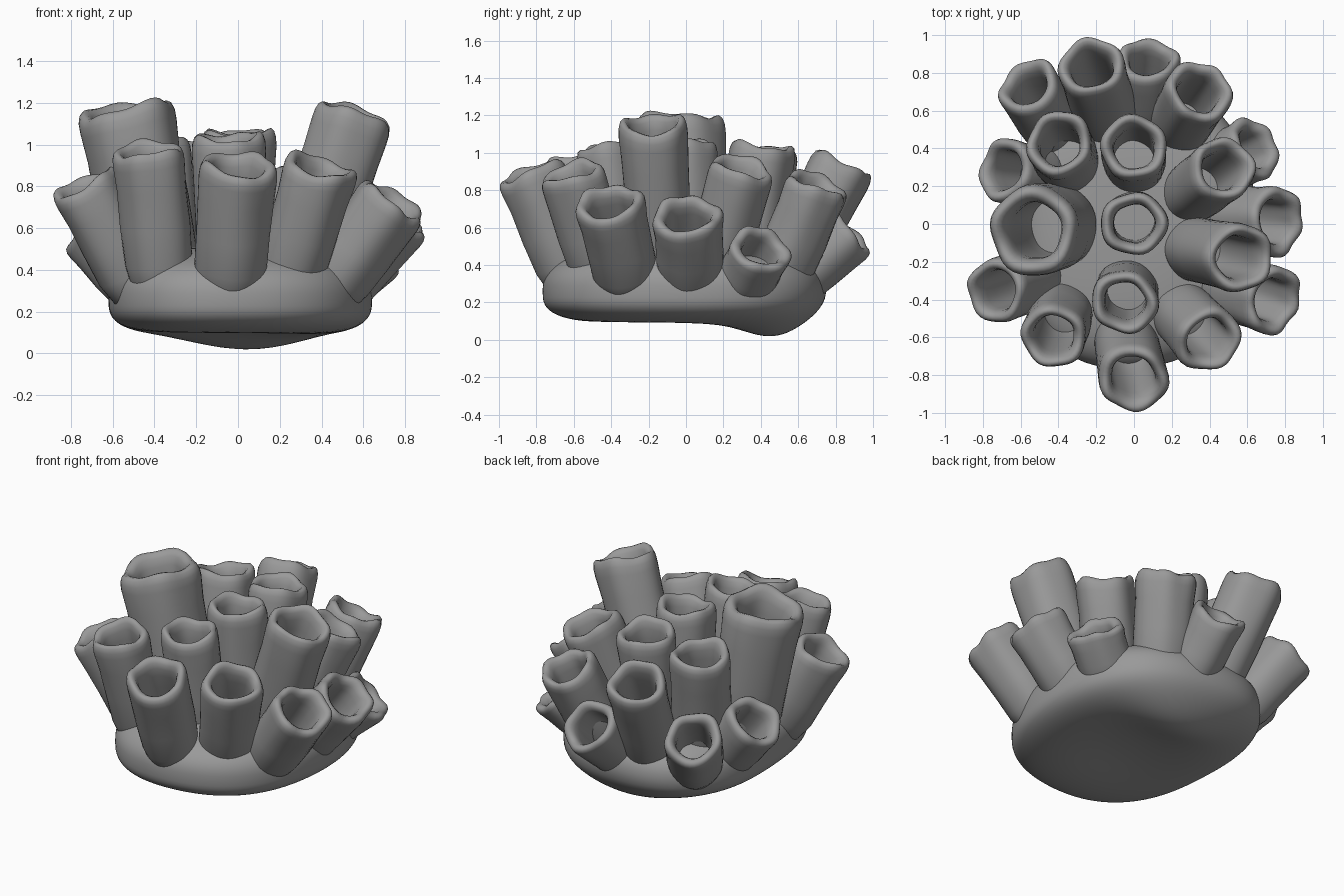
import bpy, bmesh, math
from mathutils import Vector

cube = bpy.data.objects.get("Cube")
if cube:
    bpy.data.objects.remove(cube)

GREY = (0.32, 0.32, 0.32, 1)
stone = bpy.data.materials.new("stone grey")
stone.use_nodes = True
stone.diffuse_color = GREY
stone.node_tree.nodes["Principled BSDF"].inputs["Base Color"].default_value = GREY


def finish(bm, name):
    """Turn a bmesh into a smooth grey object."""
    bmesh.ops.recalc_face_normals(bm, faces=bm.faces)
    mesh = bpy.data.meshes.new(name)
    bm.to_mesh(mesh)
    bm.free()
    mesh.materials.append(stone)
    mesh.polygons.foreach_set("use_smooth", [True] * len(mesh.polygons))
    obj = bpy.data.objects.new(name, mesh)
    bpy.context.collection.objects.link(obj)
    return obj


def bump(x, y, cx, cy, sx, sy):
    return math.exp(-((x - cx) / sx) ** 2 - ((y - cy) / sy) ** 2)


# Lumpy base: domed above, full and rounded below with one lower lobe
def make_base():
    bm = bmesh.new()
    bmesh.ops.create_icosphere(bm, subdivisions=5, radius=1)
    for v in bm.verts:
        x, y, z = v.co
        flat = math.hypot(x, y)
        wide = flat ** 0.6 / max(flat, 1e-6)
        angle = math.atan2(y, x)
        wide *= 1 + 0.02 * math.sin(3 * angle + 1) - 0.03 * math.cos(4 * angle)
        px, py = 0.65 * x * wide, 0.78 * y * wide
        if z > 0:
            pz = 0.26 + 0.25 * z ** 0.8
        else:
            depth = (-z) ** 0.65
            pz = 0.26 - 0.19 * depth
            pz -= 0.085 * depth * bump(px, py, 0.06, 0.57, 0.36, 0.26)
            pz += 0.05 * depth * bump(px, py, -0.05, -0.1, 0.35, 0.35)
            py -= 0.11 * -z * max(y, 0)
        v.co = (px, py, pz)
    finish(bm, "base")


# Profile of a tube: fraction of length, fraction of radius
PROFILE = [(0, 0.55), (0.08, 0.8), (0.25, 0.94), (0.5, 0.97), (0.75, 0.98),
           (0.9, 1.01), (0.95, 1.0), (0.985, 0.95), (1, 0.87), (0.995, 0.78),
           (0.97, 0.69), (0.92, 0.63), (0.84, 0.61), (0.7, 0.62), (0.45, 0.62),
           (0.2, 0.6), (0.05, 0.45)]
SIDES = 40


def make_tube(number, rim, foot, radius):
    """Leaning hollow tube with a gently wavy, roughly five-sided rim."""
    rim, foot = Vector(rim), Vector(foot)
    axis = rim - foot
    turn = Vector((0, 0, 1)).rotation_difference(axis.normalized())
    corners = 6 if number % 4 == 0 else 5
    phase = number * 1.7
    bm = bmesh.new()
    rings = []
    for t, width in PROFILE:
        ring = []
        for i in range(SIDES):
            a = math.tau * i / SIDES
            edge = 0.01 + 0.025 * t ** 3
            r = radius * width * (1 + edge * math.cos(corners * a + phase)
                                  + 0.03 * math.cos(2 * a + phase * 2))
            r *= 1 + 0.015 * math.sin(9 * t + 2 * a + phase)
            wave = radius * t ** 6 * (0.035 * math.cos(corners * a + phase)
                                      + 0.08 * math.cos(2 * a - phase))
            local = Vector((r * math.cos(a), r * math.sin(a), t * axis.length + wave))
            ring.append(bm.verts.new(foot + turn @ local))
        rings.append(ring)
    for low, high in zip(rings, rings[1:]):
        for i in range(SIDES):
            j = (i + 1) % SIDES
            bm.faces.new((low[i], low[j], high[j], high[i]))
    bm.faces.new(rings[0])
    bm.faces.new(rings[-1])
    finish(bm, f"tube_{number:02d}")


# Tubes: rim x, y, z, then foot x, y, then radius
TUBES = [
    (-0.57, 0.74, 0.63, -0.38, 0.43, 0.17),
    (-0.23, 0.84, 0.94, -0.12, 0.49, 0.175),
    (0.08, 0.88, 0.59, 0.06, 0.50, 0.165),
    (0.35, 0.71, 0.84, 0.20, 0.47, 0.175),
    (-0.40, 0.43, 1.02, -0.33, 0.29, 0.175),
    (0.00, 0.41, 1.04, 0.00, 0.30, 0.175),
    (0.48, 0.30, 0.93, 0.25, 0.12, 0.175),
    (0.65, 0.41, 0.49, 0.40, 0.28, 0.165),
    (-0.70, 0.29, 0.61, -0.40, 0.23, 0.17),
    (-0.54, -0.04, 1.18, -0.37, 0.00, 0.235),
    (0.00, 0.00, 1.06, 0.00, 0.02, 0.17),
    (0.77, 0.01, 0.67, 0.42, 0.03, 0.18),
    (0.57, -0.18, 1.16, 0.26, -0.12, 0.185),
    (-0.74, -0.36, 0.82, -0.45, -0.26, 0.17),
    (-0.05, -0.42, 1.04, -0.03, -0.32, 0.17),
    (0.75, -0.41, 0.74, 0.40, -0.30, 0.18),
    (-0.43, -0.60, 0.98, -0.36, -0.43, 0.17),
    (0.40, -0.62, 0.90, 0.21, -0.42, 0.175),
    (0.00, -0.83, 0.91, -0.05, -0.57, 0.185),
]

make_base()
for n, (rx, ry, rz, fx, fy, radius) in enumerate(TUBES, 1):
    make_tube(n, (rx, ry, rz), (fx, fy, 0.25), radius)
